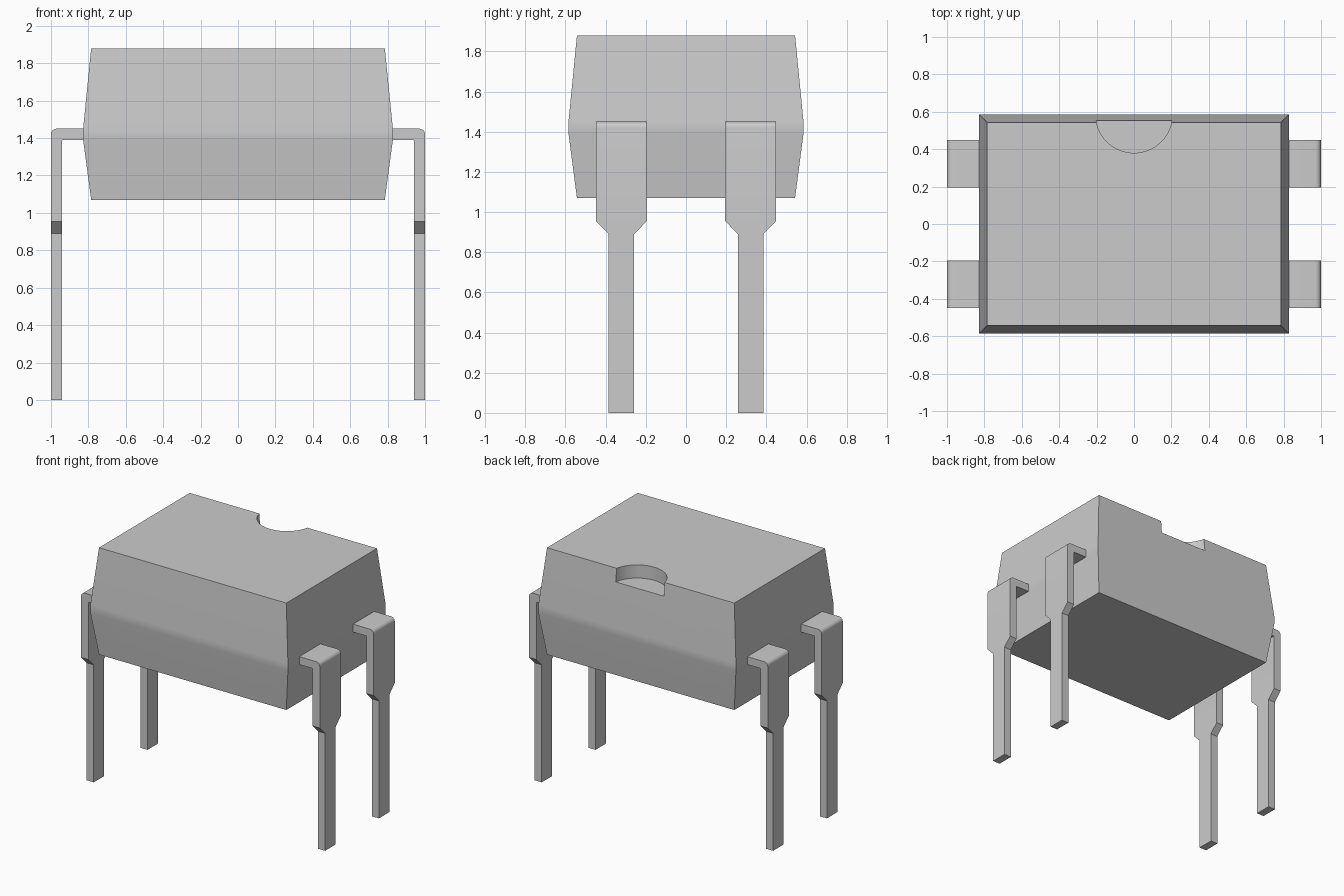
import bpy, bmesh, math

cube = bpy.data.objects.get("Cube")
if cube:
    bpy.data.objects.remove(cube, do_unlink=True)

grey = bpy.data.materials.new("light_grey")
grey.use_nodes = True
colour = (0.6, 0.6, 0.6, 1)
grey.diffuse_color = colour
grey.node_tree.nodes["Principled BSDF"].inputs["Base Color"].default_value = colour


def make_object(name, bm):
    bmesh.ops.recalc_face_normals(bm, faces=bm.faces)
    mesh = bpy.data.meshes.new(name)
    bm.to_mesh(mesh)
    bm.free()
    mesh.materials.append(grey)
    obj = bpy.data.objects.new(name, mesh)
    bpy.context.collection.objects.link(obj)
    return obj


def loft(name, rings):
    """Join a row of four-sided rings into a closed solid."""
    bm = bmesh.new()
    loops = [[bm.verts.new(p) for p in ring] for ring in rings]
    for a, b in zip(loops, loops[1:]):
        for i in range(4):
            j = (i + 1) % 4
            bm.faces.new((a[i], a[j], b[j], b[i]))
    bm.faces.new(loops[0])
    bm.faces.new(loops[-1])
    return make_object(name, bm)


def smooth(obj, degrees):
    bpy.ops.object.select_all(action='DESELECT')
    obj.select_set(True)
    bpy.context.view_layer.objects.active = obj
    bpy.ops.object.shade_smooth_by_angle(angle=math.radians(degrees))


# Body: drafted top and bottom halves meeting at a narrow belt
def rectangle(x, y, z):
    return [(-x, -y, z), (x, -y, z), (x, y, z), (-x, y, z)]


body = loft("body", [rectangle(0.785, 0.543, 1.07), rectangle(0.828, 0.585, 1.39),
                     rectangle(0.828, 0.585, 1.45), rectangle(0.785, 0.543, 1.88)])

# Half-round orientation notch in the back edge of the top
bm = bmesh.new()
bmesh.ops.create_cone(bm, cap_ends=True, segments=64, radius1=0.205, radius2=0.205, depth=0.3)
bmesh.ops.translate(bm, verts=bm.verts, vec=(0, 0.585, 1.93))
cutter = make_object("notch_cutter", bm)
cutter.hide_render = True
cut = body.modifiers.new("notch", 'BOOLEAN')
cut.operation = 'DIFFERENCE'
cut.solver = 'EXACT'
cut.object = cutter
bpy.context.view_layer.objects.active = body
body.select_set(True)
bpy.ops.object.modifier_apply(modifier=cut.name)
bpy.data.objects.remove(cutter, do_unlink=True)
smooth(body, 20)
body.modifiers.new("even_shading", 'WEIGHTED_NORMAL').keep_sharp = True


# Pins: a bent strip whose lower half tapers to a narrow blade
def pin(name, side, y):
    wide, narrow = 0.127, 0.063
    outer, inner, thick = 0.03, 0.004, 0.06
    path = [(0.8, 1.45, 0.8, 1.39, wide)]
    for step in range(7):
        a = math.pi / 2 * (1 - step / 6)
        c, s = math.cos(a), math.sin(a)
        path.append((1 - outer + outer * c, 1.45 - outer + outer * s,
                     1 - thick - inner + inner * c, 1.45 - thick - inner + inner * s, wide))
    for z, half in ((0.955, wide), (0.89, narrow), (0, narrow)):
        path.append((1, z, 1 - thick, z, half))
    rings = [[(side * xo, y - w, zo), (side * xo, y + w, zo),
              (side * xi, y + w, zi), (side * xi, y - w, zi)]
             for xo, zo, xi, zi, w in path]
    smooth(loft(name, rings), 30)


for side, side_name in ((1, "left"), (-1, "right")):
    for y, end_name in ((-0.322, "front"), (0.322, "back")):
        pin(f"{end_name}_{side_name}_pin", side, y)
